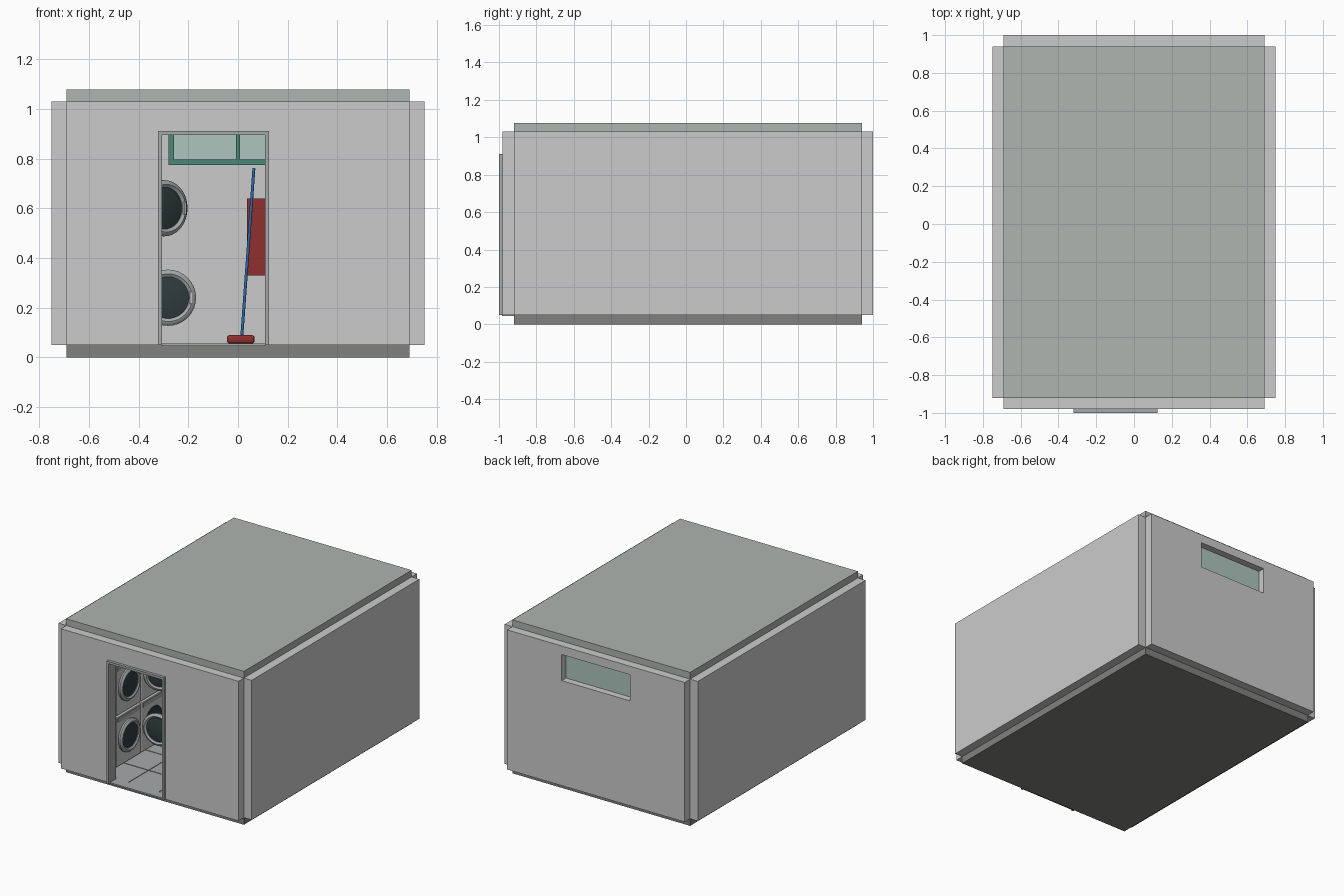
import bpy, bmesh, math
from mathutils import Matrix, Vector

if "Cube" in bpy.data.objects:
    bpy.data.objects.remove(bpy.data.objects["Cube"])


def mat(name, rgb):
    m = bpy.data.materials.new(name)
    m.diffuse_color = (*rgb, 1)
    m.use_nodes = True
    m.node_tree.nodes["Principled BSDF"].inputs["Base Color"].default_value = m.diffuse_color
    return m


WALL = mat("wall_grey", (0.58, 0.60, 0.58))
ROOF = mat("roof_grey", (0.43, 0.46, 0.44))
FLOOR = mat("floor_grey", (0.22, 0.22, 0.21))
FRAME = mat("frame_grey", (0.38, 0.40, 0.40))
WHITE = mat("white", (0.75, 0.75, 0.75))
DARK = mat("dark_glass", (0.03, 0.045, 0.05))
TEAL = mat("teal", (0.07, 0.25, 0.18))
GLASS = mat("pale_glass", (0.42, 0.56, 0.51))
RED = mat("red", (0.28, 0.03, 0.03))
BLUE = mat("blue", (0.02, 0.13, 0.35))


def obj(name, bm, m, loc=(0, 0, 0)):
    bmesh.ops.recalc_face_normals(bm, faces=bm.faces)
    me = bpy.data.meshes.new(name)
    bm.to_mesh(me)
    bm.free()
    me.materials.append(m)
    o = bpy.data.objects.new(name, me)
    o.location = loc
    bpy.context.collection.objects.link(o)
    return o


def box(name, x0, x1, y0, y1, z0, z1, m, bevel=0):
    bm = bmesh.new()
    bmesh.ops.create_cube(bm, size=1, matrix=Matrix.Diagonal((x1 - x0, y1 - y0, z1 - z0, 1)))
    o = obj(name, bm, m, ((x0 + x1) / 2, (y0 + y1) / 2, (z0 + z1) / 2))
    if bevel:
        b = o.modifiers.new("bevel", 'BEVEL')
        b.width, b.segments = bevel, 3
    return o


def lathe(name, profile, m):
    # profile of (x, radius) spun round the x axis
    bm = bmesh.new()
    vs = [bm.verts.new((x, 0, r)) for x, r in profile]
    es = [bm.edges.new(p) for p in zip(vs, vs[1:])]
    bmesh.ops.spin(bm, geom=vs + es, cent=(0, 0, 0), axis=(1, 0, 0), angle=2 * math.pi, steps=32)
    bmesh.ops.remove_doubles(bm, verts=bm.verts, dist=1e-5)
    o = obj(name, bm, m)
    bpy.ops.object.select_all(action='DESELECT')
    bpy.context.view_layer.objects.active = o
    o.select_set(True)
    bpy.ops.object.shade_smooth_by_angle(angle=math.radians(40))
    return o


# floor and roof slabs
box("floor_slab", -.69, .69, -.92, .94, 0, .05, FLOOR)
box("roof_slab", -.69, .69, -.92, .94, 1.03, 1.077, ROOF)

# side walls, leaving the corners open
for side, x in (("left", -.72), ("right", .72)):
    box(side + "_wall", x - .03, x + .03, -.92, .94, .05, 1.03, WALL)

# front wall panels around the doorway
box("front_wall_left", -.69, -.313, -.98, -.92, .05, 1.03, WALL)
box("front_wall_right", .116, .69, -.98, -.92, .05, 1.03, WALL)
box("front_lintel", -.313, .116, -.98, -.92, .9, 1.03, WALL)

# back wall with high window opening
box("back_wall_lower", -.69, .69, .94, 1, .05, .787, WALL)
box("back_wall_upper_left", -.69, -.265, .94, 1, .787, 1.03, WALL)
box("back_wall_upper_right", .265, .69, .94, 1, .787, 1.03, WALL)
box("back_lintel", -.265, .265, .94, 1, .97, 1.03, WALL)

# door frame
box("door_jamb_left", -.321, -.305, -1, -.918, .05, .91, FRAME)
box("door_jamb_right", .108, .124, -1, -.918, .05, .91, FRAME)
box("door_head", -.305, .108, -1, -.918, .894, .91, FRAME)
box("door_sill", -.305, .108, -.985, -.918, .045, .055, FRAME)

# window glass and inner frame
box("window_glass", -.265, .265, .945, .952, .787, .97, GLASS)
for z0, z1 in ((.773, .795), (.965, .987)):
    box("window_rail", -.28, .28, .925, .945, z0, z1, TEAL)
for x in (-.269, 0, .269):
    w = .011 if x else .008
    box("window_stile", x - w, x + w, .926, .944, .795, .965, TEAL)

# floor tiles with gaps
T = .241
xs = [-.69] + [-.451 + T * i for i in range(5)] + [.69]
ys = [-.92] + [-.69 + T * i for i in range(7)] + [.94]
for x0, x1 in zip(xs, xs[1:]):
    for y0, y1 in zip(ys, ys[1:]):
        box("floor_tile", x0 + .004, x1 - .004, y0 + .004, y1 - .004, .05, .053, FRAME)

# washing machine door templates: ring, dark glass and handle, facing +x
FACE, R = -.395, .113
ring = lathe("washer_door_ring", [(0, R), (.012, R), (.022, .104), (.024, .096), (.016, .084), (0, .084)], FRAME)
glass = lathe("washer_door_glass", [(.004, .086), (.013, .084), (.02, .05), (.022, 0)], DARK)
handle = box("washer_door_handle", -.006, .006, -.006, .006, -.025, .025, WHITE, .003)
parts = [(ring, Vector((0, R, 0))), (glass, Vector((0, R, 0))), (handle, Vector((.024, 2 * R - .022, 0)))]

# stacked machines along the left wall; the second stack has its doors open
for col in range(6):
    yc = -.65 + .28 * col
    for row, zc in enumerate((.24, .6)):
        z0 = .058 + .36 * row
        box("washer_body", -.685, FACE, yc - .137, yc + .137, z0, z0 + .355, WHITE, .006)
        box("washer_control_panel", FACE - .002, FACE + .004, yc - .12, yc + .12,
            z0 + .312, z0 + .342, FRAME)
        rot = Matrix.Rotation(-math.radians((85, 55)[row] if col == 1 else 0), 4, 'Z')
        pose = Matrix.Translation((FACE, yc - R, zc)) @ rot
        for src, off in parts:
            o = src.copy()
            bpy.context.collection.objects.link(o)
            o.matrix_world = pose @ Matrix.Translation(off)
        if col == 1:
            drum = lathe("washer_drum_opening", [(0, 0), (.003, .09), (-.001, .095)], DARK)
            drum.location = (FACE, yc, zc)
for src, _ in parts:
    bpy.data.objects.remove(src)

# red wall cabinet on the back wall
box("wall_cabinet", .037, .30, .82, .94, .33, .64, RED)

# mop leaning in the room
a, b = Vector((.015, .66, .08)), Vector((.064, .81, .76))
bm = bmesh.new()
bmesh.ops.create_cone(bm, cap_ends=True, segments=12, radius1=.006, radius2=.006, depth=(b - a).length)
pole = obj("mop_handle", bm, BLUE, (a + b) / 2)
pole.rotation_mode = 'QUATERNION'
pole.rotation_quaternion = (b - a).to_track_quat('Z', 'Y')
box("mop_head", -.045, .067, .63, .69, .055, .09, RED, .012)
